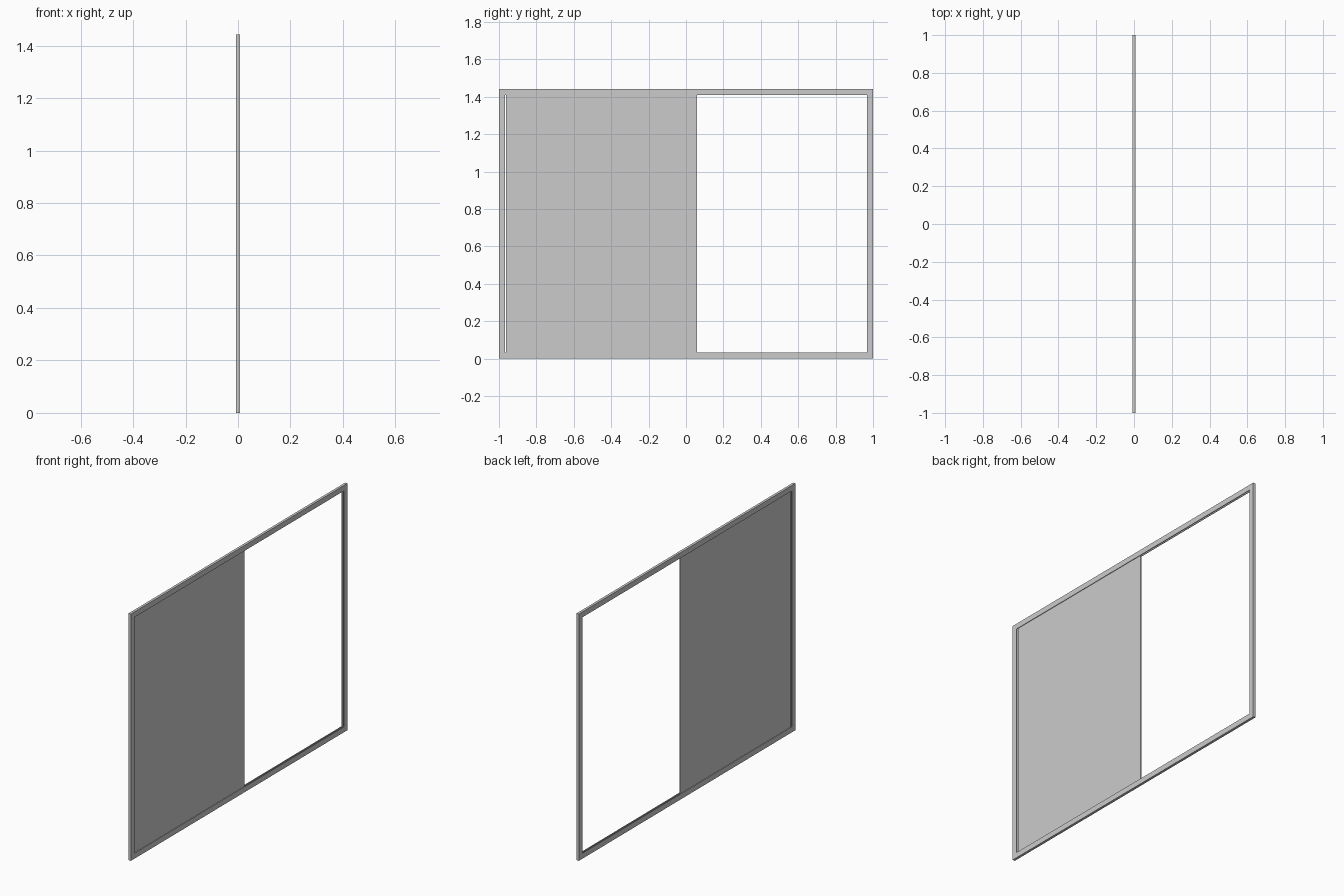
import bpy, bmesh

if "Cube" in bpy.data.objects:
    bpy.data.objects.remove(bpy.data.objects["Cube"])

HALF, TOP = 1.0, 1.443      # outer half length and height
BAR, T = 0.032, 0.0075      # bar width and half thickness
GROOVE, DEPTH = 0.004, 0.012  # half groove width, groove floor inset


def finish(bm, name):
    bmesh.ops.recalc_face_normals(bm, faces=bm.faces)
    mesh = bpy.data.meshes.new(name)
    bm.to_mesh(mesh)
    bm.free()
    obj = bpy.data.objects.new(name, mesh)
    bpy.context.collection.objects.link(obj)
    return obj


def box(name, x, y, z):
    bm = bmesh.new()
    bmesh.ops.create_cube(bm, size=1)
    for v in bm.verts:
        v.co = [r[0] + (c + 0.5) * (r[1] - r[0]) for c, r in zip(v.co, (x, y, z))]
    return finish(bm, name)


# Outer frame: grooved channel section swept round a mitred rectangle
profile = [(0, -T), (0, T), (BAR, T), (BAR, GROOVE), (DEPTH, GROOVE),
           (DEPTH, -GROOVE), (BAR, -GROOVE), (BAR, -T)]
corners = [(-1, 0), (1, 0), (1, 1), (-1, 1)]
bm = bmesh.new()
rings = []
for sy, top in corners:
    rings.append([bm.verts.new((x, sy * (HALF - d), TOP - d if top else d))
                  for d, x in profile])
n = len(profile)
for i in range(4):
    a, b = rings[i], rings[(i + 1) % 4]
    for j in range(n):
        k = (j + 1) % n
        bm.faces.new((a[j], a[k], b[k], b[j]))
finish(bm, "outer_frame")

# Sliding panel running in the top and bottom grooves
box("sliding_panel", (-0.003, 0.003), (-0.962, 0.058), (0.022, TOP - 0.022))
